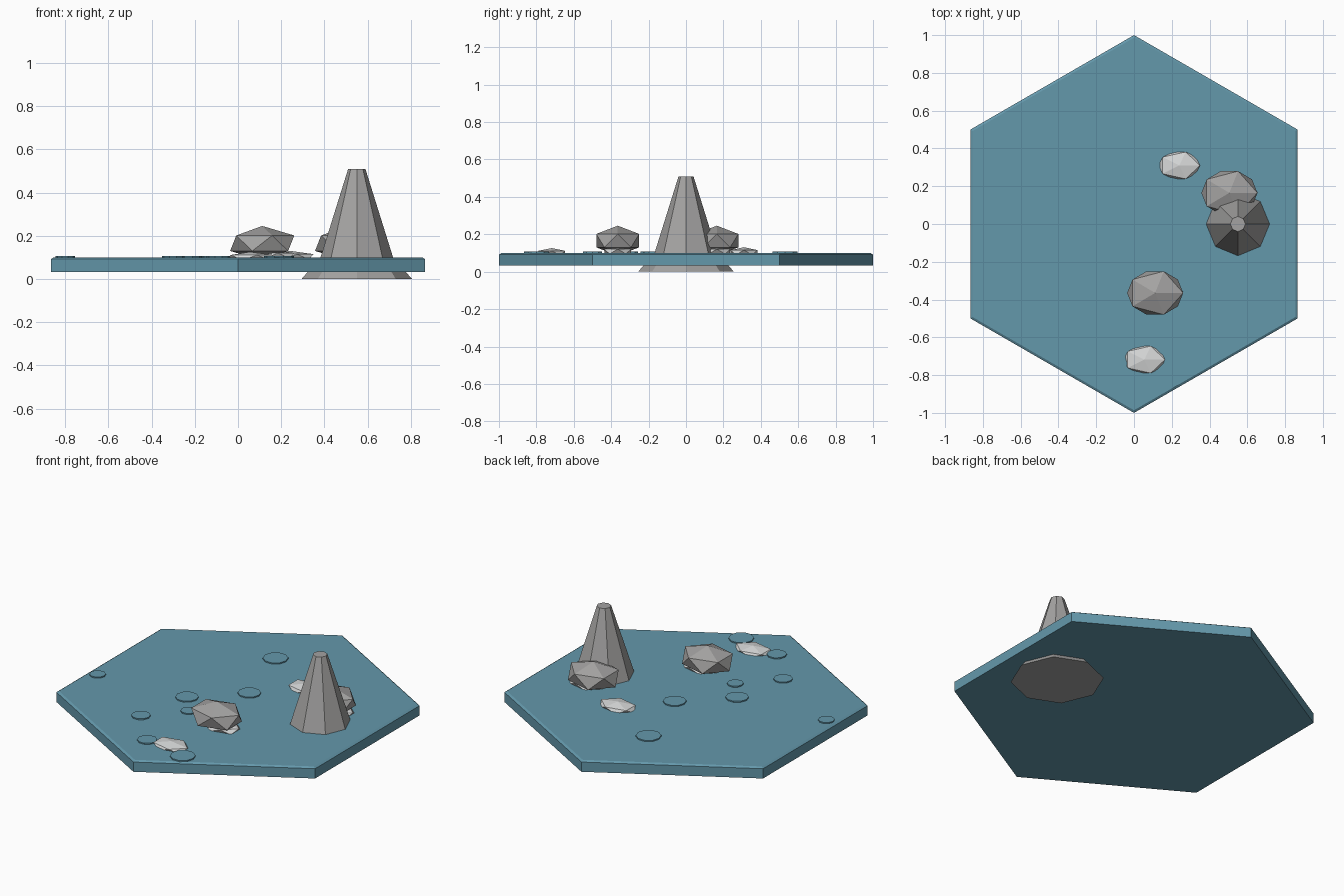
import bpy, bmesh, math
from mathutils import Matrix

old = bpy.data.objects.get("Cube")
if old:
    bpy.data.objects.remove(old, do_unlink=True)


def material(name, rgb):
    m = bpy.data.materials.new(name)
    m.use_nodes = True
    m.diffuse_color = (*rgb, 1)
    bsdf = next(n for n in m.node_tree.nodes if n.type == 'BSDF_PRINCIPLED')
    bsdf.inputs["Base Color"].default_value = (*rgb, 1)
    bsdf.inputs["Roughness"].default_value = 0.9
    return m


water_blue = material("water blue", (0.127, 0.314, 0.407))
stone_grey = material("stone grey", (0.37, 0.365, 0.36))
pale_stone = material("pale stone", (0.68, 0.69, 0.69))


def finish(name, bm, mat, location):
    bmesh.ops.recalc_face_normals(bm, faces=bm.faces)
    mesh = bpy.data.meshes.new(name)
    bm.to_mesh(mesh)
    bm.free()
    mesh.materials.append(mat)
    obj = bpy.data.objects.new(name, mesh)
    obj.location = location
    bpy.context.collection.objects.link(obj)
    return obj


def stacked_rings(name, sides, profile, mat, x=0, y=0, turn=0):
    """Flat-sided solid through (radius, height) rings, capped at both ends."""
    bm = bmesh.new()
    rings = []
    for r, z in profile:
        angles = [turn + math.tau * i / sides for i in range(sides)]
        rings.append([bm.verts.new((r * math.cos(a), r * math.sin(a), z)) for a in angles])
    for low, high in zip(rings, rings[1:]):
        for i in range(sides):
            j = (i + 1) % sides
            bm.faces.new((low[i], low[j], high[j], high[i]))
    bm.faces.new(rings[0][::-1])
    bm.faces.new(rings[-1])
    return finish(name, bm, mat, (x, y, 0))


def rock(name, location, size, mat):
    bm = bmesh.new()
    bmesh.ops.create_icosphere(bm, subdivisions=1, radius=1,
                               matrix=Matrix.Diagonal((*size, 1)))
    return finish(name, bm, mat, location)


# Hexagonal water tile with a thin chamfered rim
stacked_rings("water_tile", 6, [(1, 0.033), (1, 0.092), (0.986, 0.1)],
              water_blue, turn=math.pi / 2)

# Tall faceted spire with a flared foot passing through the tile
stacked_rings("stone_spire", 8, [(0.256, 0), (0.168, 0.1), (0.04, 0.51)],
              stone_grey, x=0.55)

# Boulders, each resting on a flat pale stone
for side, x, y in (("front", 0.112, -0.365), ("back", 0.505, 0.165)):
    rock(side + "_boulder", (x, y, 0.166), (0.166, 0.135, 0.08), stone_grey)
    rock(side + "_boulder_footing", (x + 0.04, y, 0.108), (0.122, 0.084, 0.028), pale_stone)

# Loose flat stones
rock("front_flat_stone", (0.055, -0.718, 0.1), (0.122, 0.084, 0.026), pale_stone)
rock("back_flat_stone", (0.24, 0.31, 0.103), (0.122, 0.084, 0.028), pale_stone)

# Thin ripple discs on the water
ripples = [(-0.80, -0.20, 0.045), (-0.12, 0.53, 0.07), (-0.23, -0.16, 0.064),
           (0.02, 0.08, 0.064), (-0.30, -0.50, 0.053), (-0.09, -0.74, 0.055),
           (0.19, -0.80, 0.07), (-0.12, -0.30, 0.045)]
for i, (x, y, r) in enumerate(ripples, 1):
    stacked_rings(f"ripple_{i}", 10, [(r, 0.098), (r, 0.107)], water_blue, x, y)
